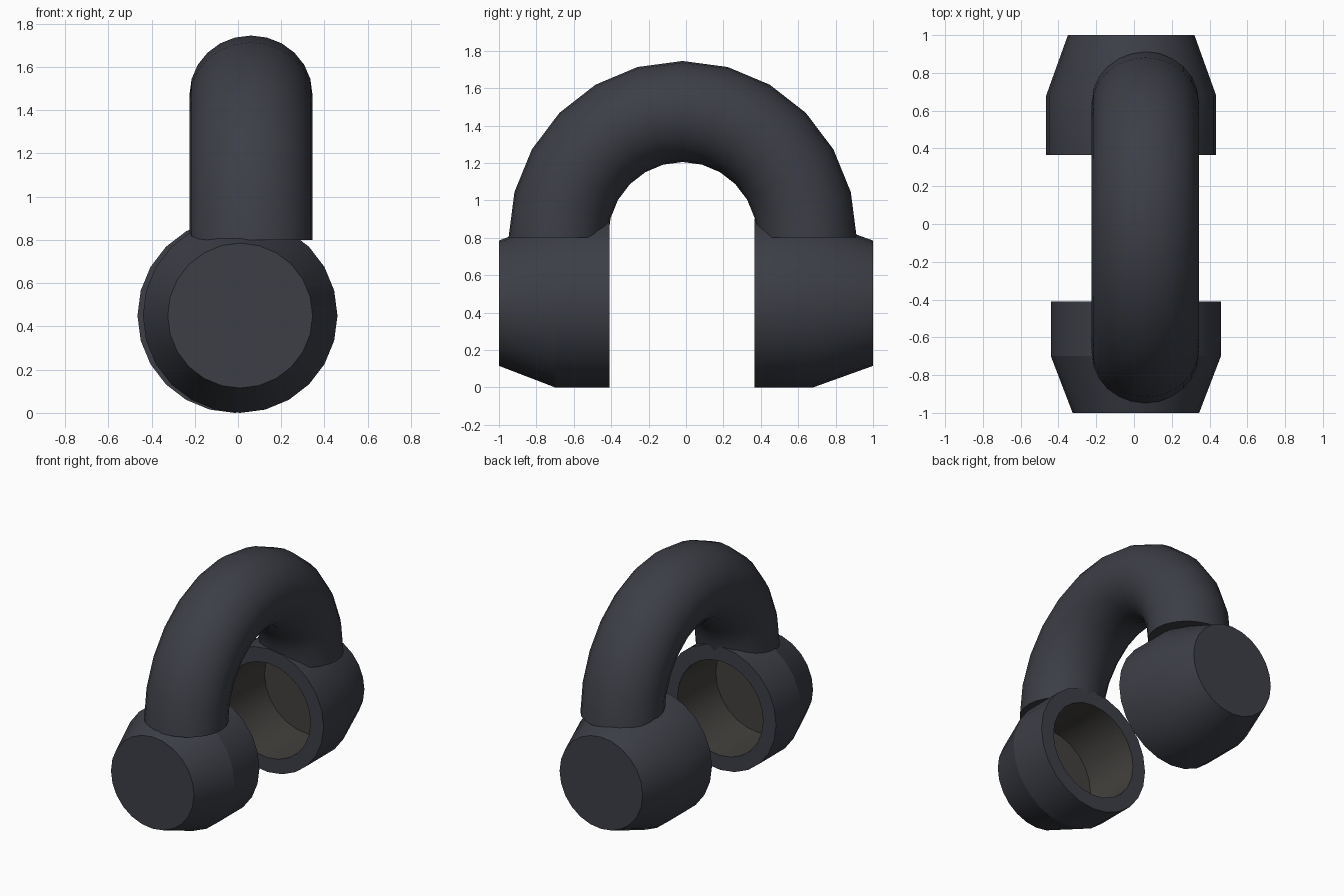
import bpy, bmesh
from math import sin, cos, pi, radians

if "Cube" in bpy.data.objects:
    bpy.data.objects.remove(bpy.data.objects["Cube"])

SIDES = 24


def material(name, color):
    m = bpy.data.materials.new(name)
    m.diffuse_color = (*color, 1)
    m.use_nodes = True
    m.node_tree.nodes["Principled BSDF"].inputs["Base Color"].default_value = m.diffuse_color
    return m


SHELL = material("dark_shell", (0.046, 0.049, 0.062))
LINING = material("grey_lining", (0.055, 0.053, 0.048))


def ring_mesh(name, rings, mats, lining_from=None):
    """Skin a list of rings of points and cap both ends."""
    bm = bmesh.new()
    loops = [[bm.verts.new(p) for p in r] for r in rings]
    for k, (a, b) in enumerate(zip(loops, loops[1:])):
        for i in range(SIDES):
            j = (i + 1) % SIDES
            f = bm.faces.new((a[i], a[j], b[j], b[i]))
            if lining_from is not None and k >= lining_from:
                f.material_index = 1
    bm.faces.new(loops[0])
    end = bm.faces.new(loops[-1])
    if lining_from is not None:
        end.material_index = 1
    bmesh.ops.recalc_face_normals(bm, faces=bm.faces)
    me = bpy.data.meshes.new(name)
    bm.to_mesh(me)
    bm.free()
    for m in mats:
        me.materials.append(m)
    ob = bpy.data.objects.new(name, me)
    bpy.context.collection.objects.link(ob)
    bpy.ops.object.select_all(action='DESELECT')
    ob.select_set(True)
    bpy.context.view_layer.objects.active = ob
    bpy.ops.object.shade_smooth_by_angle(angle=radians(20))
    return ob


def ear_cup(name, x, y_outer, y_taper, y_rim, y_floor):
    # Profile runs from the closed end over the rim to the hollow's floor
    profile = [(0.335, y_outer), (0.45, y_taper), (0.45, y_rim),
               (0.345, y_rim), (0.345, y_floor)]
    rings = [[(x + r * sin(2 * pi * i / SIDES), y, 0.45 + r * cos(2 * pi * i / SIDES))
              for i in range(SIDES)] for r, y in profile]
    return ring_mesh(name, rings, [SHELL, LINING], lining_from=3)


# Two hollow cups facing each other
ear_cup("front_cup", 0.01, -1.0, -0.70, -0.41, -0.85)
ear_cup("back_cup", -0.015, 1.0, 0.68, 0.365, 0.82)

# Thick half-ring band joining the cups
arch = []
for s in range(13):
    t = pi * s / 12
    ring = []
    for i in range(SIDES):
        a = 2 * pi * i / SIDES
        r = 0.675 + 0.27 * cos(a)
        ring.append((0.06 + 0.284 * sin(a), -0.018 - 0.985 * r * cos(t), 0.80 + r * sin(t)))
    arch.append(ring)
ring_mesh("arched_band", arch, [SHELL])
